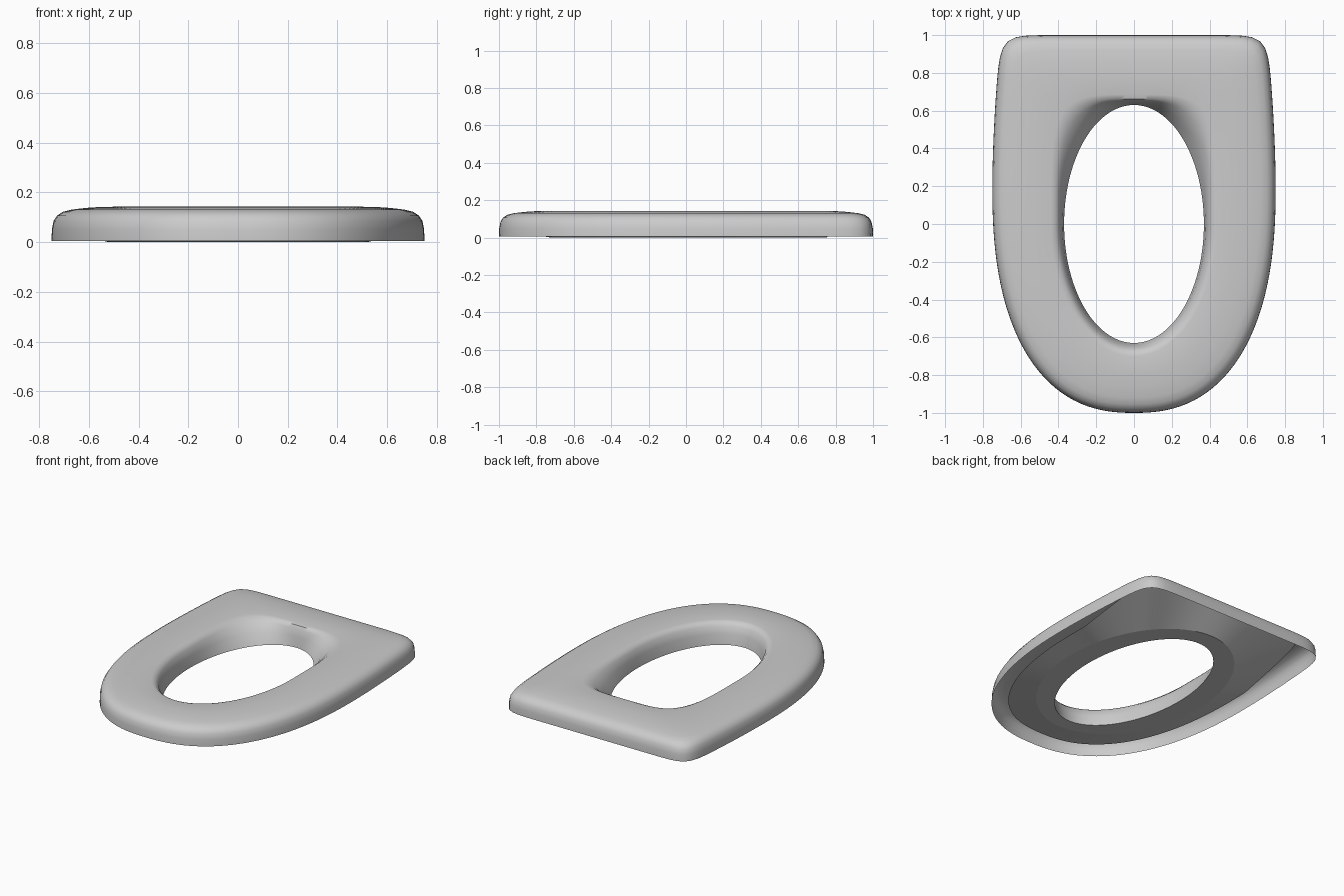
import bpy, bmesh
from math import cos, sin, pi

if "Cube" in bpy.data.objects:
    bpy.data.objects.remove(bpy.data.objects["Cube"])

N = 160


def ring(inside, cy=0.05):
    """Points where rays from (0, cy) leave the outline given by inside(x, y) < 1."""
    pts = []
    for i in range(N):
        a = 2 * pi * i / N
        lo, hi = 0.0, 2.0
        for _ in range(30):
            m = (lo + hi) / 2
            if inside(m * cos(a), cy + m * sin(a)) < 1:
                lo = m
            else:
                hi = m
        pts.append((lo * cos(a), cy + lo * sin(a)))
    return pts


def outer(d):
    """Squared-off back, rounded front, inset by d."""
    def f(x, y):
        t = y - 0.2
        if t > 0:
            w = 0.75 - 0.045 * min(1, t / 0.8) ** 1.7 - d
            return abs(x / w) ** 14 + (t / (0.8 - d)) ** 14
        return abs(x / (0.75 - d)) ** 2.4 + (-t / (1.2 - d)) ** 2.4
    return ring(f)


def hole(a, front, back, n=2.0):
    """Oval opening, squarer towards the back when n > 2."""
    def f(x, y):
        if y > 0:
            return abs(x / a) ** n + (y / back) ** n
        return abs(x / a) ** 2 + (-y / front) ** 2
    return ring(f)


def loft(name, sections):
    """Skin between rings; each height is a number or a function of y."""
    bm = bmesh.new()
    loops = [[bm.verts.new((x, y, z(y) if callable(z) else z)) for x, y in pts]
             for pts, z in sections]
    for a, b in zip(loops, loops[1:]):
        for i in range(N):
            j = (i + 1) % N
            bm.faces.new((a[i], a[j], b[j], b[i]))
    me = bpy.data.meshes.new(name)
    bm.to_mesh(me)
    bm.free()
    ob = bpy.data.objects.new(name, me)
    bpy.context.collection.objects.link(ob)
    bpy.ops.object.select_all(action='DESELECT')
    bpy.context.view_layer.objects.active = ob
    ob.select_set(True)
    bpy.ops.object.shade_smooth_by_angle(angle=0.8)


flange = hole(0.52, 0.72, 0.75)


def skirt_height(y):
    return 0.03 + 0.09 * min(1, max(0, (y - 0.3) / 0.5))


# Seat: outer rim, over the top, down the opening, out to the lower flange
loft("seat_ring", [
    (outer(0), 0.005), (outer(0.001), 0.05), (outer(0.008), 0.085),
    (outer(0.022), 0.107), (outer(0.045), 0.122), (outer(0.08), 0.131),
    (outer(0.14), 0.138), (outer(0.20), 0.142),
    (hole(0.44, 0.70, 0.685, 4.5), 0.143),
    (hole(0.415, 0.68, 0.662, 4.2), 0.138),
    (hole(0.395, 0.66, 0.65, 3.4), 0.118),
    (hole(0.38, 0.642, 0.64, 2.5), 0.07),
    (hole(0.37, 0.63, 0.63), 0.0),
    (flange, 0.0)])

# Underside skirt rising from the flange, meeting the top shell at the back
loft("underside_skirt", [(flange, 0.0), (outer(0.10), skirt_height)])
